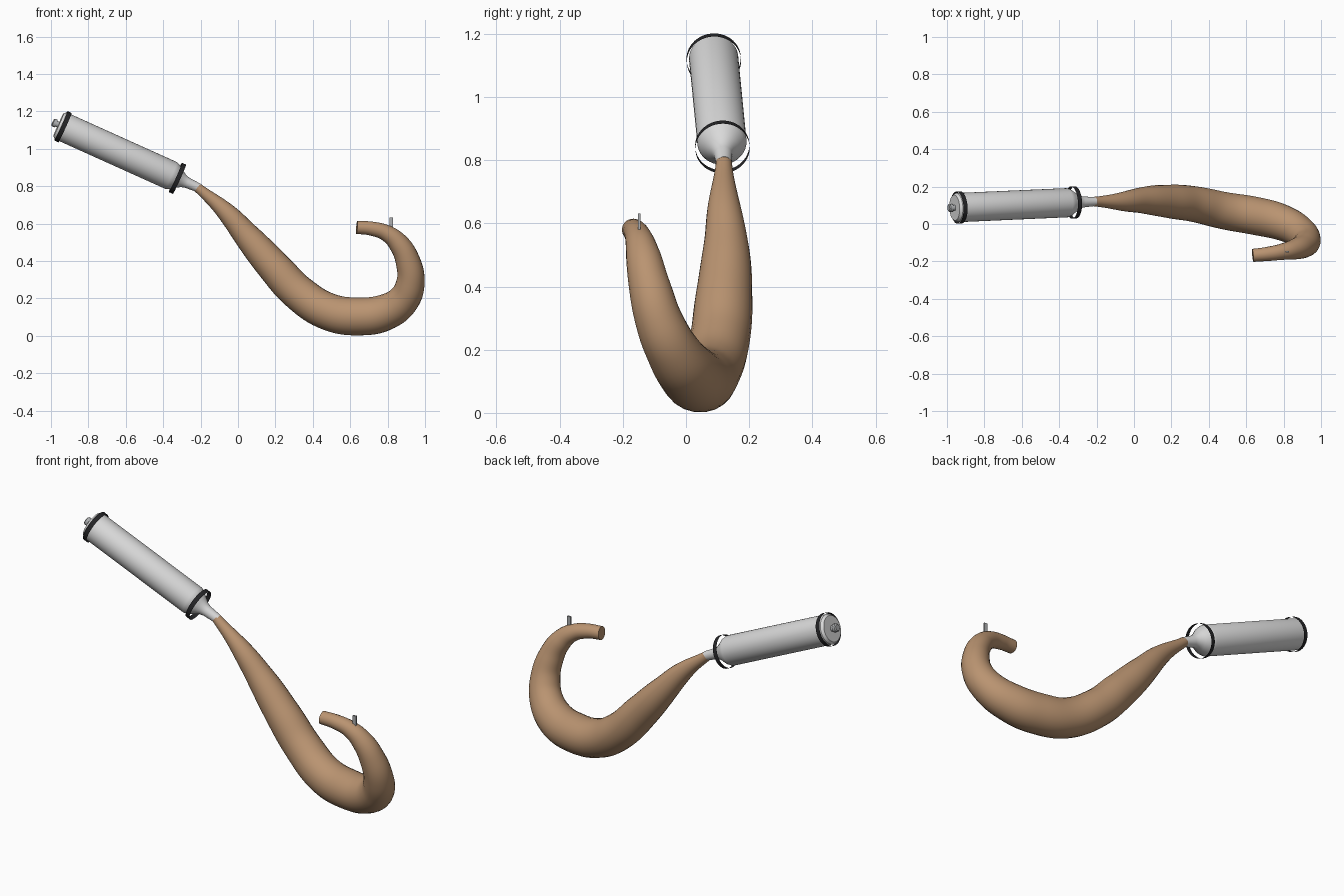
import bpy, bmesh, math
from mathutils import Vector

if "Cube" in bpy.data.objects:
    bpy.data.objects.remove(bpy.data.objects["Cube"])


def material(name, rgb):
    m = bpy.data.materials.new(name)
    m.diffuse_color = (*rgb, 1)
    m.use_nodes = True
    m.node_tree.nodes["Principled BSDF"].inputs["Base Color"].default_value = m.diffuse_color
    return m


TAN = material("tan horn", (0.49, 0.295, 0.165))
SILVER = material("light silver", (0.70, 0.70, 0.70))
GREY = material("mid grey", (0.42, 0.43, 0.44))
BLACK = material("black rubber", (0.018, 0.018, 0.02))

# Axis of the canister, from its rear band to the thin end of the horn
REAR = Vector((-0.936, 0.088, 1.118))
NECK = Vector((-0.217, 0.120, 0.794))
AXIS = (NECK - REAR).normalized()
TURN = AXIS.to_track_quat('Z', 'Y')


def finish(obj, angle=35):
    bpy.ops.object.select_all(action='DESELECT')
    obj.select_set(True)
    bpy.context.view_layer.objects.active = obj
    bpy.ops.object.shade_smooth_by_angle(angle=math.radians(angle))


def lathe(name, profile, mat, sides=48):
    """Revolve (distance along axis, radius) points around the canister axis."""
    bm = bmesh.new()
    rings = []
    for t, r in profile:
        if r == 0:
            rings.append([bm.verts.new((0, 0, t))] * sides)
        else:
            rings.append([bm.verts.new((r * math.cos(a), r * math.sin(a), t))
                          for a in (2 * math.pi * i / sides for i in range(sides))])
    for low, high in zip(rings, rings[1:]):
        for i in range(sides):
            j = (i + 1) % sides
            corners = [low[i], low[j], high[j], high[i]]
            bm.faces.new(list(dict.fromkeys(corners)))
    mesh = bpy.data.meshes.new(name)
    bm.to_mesh(mesh)
    bm.free()
    obj = bpy.data.objects.new(name, mesh)
    bpy.context.collection.objects.link(obj)
    obj.rotation_mode = 'QUATERNION'
    obj.rotation_quaternion = TURN
    obj.location = REAR
    mesh.materials.append(mat)
    finish(obj)
    return obj


# Curved horn: x, y, z, radius along its centre line
HORN = [
    (-0.217, 0.120, 0.794, 0.025), (-0.070, 0.120, 0.668, 0.049),
    (0.060, 0.127, 0.520, 0.073), (0.195, 0.120, 0.366, 0.090),
    (0.330, 0.105, 0.225, 0.096), (0.490, 0.070, 0.127, 0.100),
    (0.650, 0.043, 0.104, 0.102), (0.785, 0.010, 0.125, 0.097),
    (0.882, -0.038, 0.190, 0.086), (0.922, -0.083, 0.285, 0.076),
    (0.908, -0.115, 0.400, 0.066), (0.858, -0.135, 0.495, 0.055),
    (0.795, -0.148, 0.548, 0.044), (0.715, -0.160, 0.573, 0.038),
    (0.635, -0.168, 0.580, 0.035),
]
curve = bpy.data.curves.new("horn", 'CURVE')
curve.dimensions = '3D'
curve.bevel_depth = 1.0
curve.bevel_resolution = 10
curve.resolution_u = 8
curve.use_fill_caps = True
spline = curve.splines.new('BEZIER')
spline.radius_interpolation = 'CARDINAL'
spline.bezier_points.add(len(HORN) - 1)
for point, (x, y, z, r) in zip(spline.bezier_points, HORN):
    point.co = (x, y, z)
    point.radius = r
    point.handle_left_type = point.handle_right_type = 'AUTO'
horn = bpy.data.objects.new("horn", curve)
bpy.context.collection.objects.link(horn)
curve.materials.append(TAN)
bpy.context.view_layer.objects.active = horn
horn.select_set(True)
bpy.ops.object.convert(target='MESH')
finish(bpy.context.view_layer.objects.active, 50)

# Canister with chamfered rear cap and a funnel running into the horn
lathe("canister", [(-0.026, 0), (-0.026, 0.068), (-0.012, 0.078), (0.635, 0.078),
                   (0.655, 0.070), (0.685, 0.049), (0.708, 0.035), (0.730, 0.029),
                   (0.800, 0.024), (0.800, 0)], SILVER)

# Stepped knob on the rear cap
lathe("rear_knob", [(-0.061, 0), (-0.061, 0.016), (-0.056, 0.022), (-0.040, 0.022),
                    (-0.040, 0.016), (-0.024, 0.016)], GREY, 24)

# Thin open bands around both ends of the canister
for name, centre in (("rear_band", 0.0), ("front_band", 0.672)):
    lathe(name, [(centre - 0.012, 0.086), (centre + 0.012, 0.086)], BLACK)

# Small upright pin near the horn tip
bpy.ops.mesh.primitive_cube_add(size=1, location=(0.82, -0.148, 0.605))
pin = bpy.context.object
pin.name = "sight_pin"
pin.scale = (0.020, 0.009, 0.054)
pin.data.materials.append(GREY)
